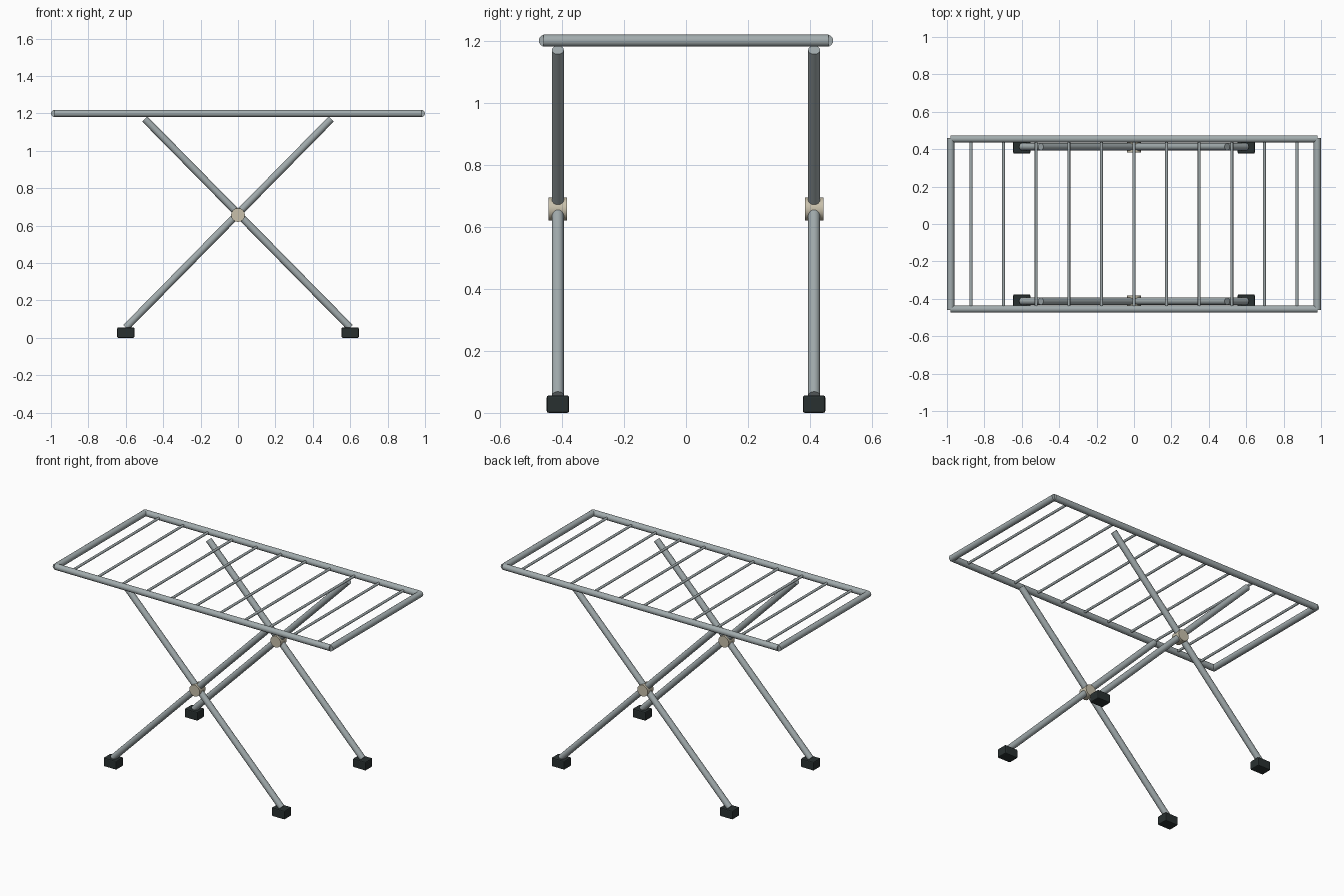
import bpy, math
from mathutils import Vector

if "Cube" in bpy.data.objects:
    bpy.data.objects.remove(bpy.data.objects["Cube"])


def material(name, rgb):
    m = bpy.data.materials.new(name)
    m.diffuse_color = (*rgb, 1)
    m.use_nodes = True
    m.node_tree.nodes["Principled BSDF"].inputs["Base Color"].default_value = m.diffuse_color
    return m


STEEL = material("grey steel", (0.36, 0.41, 0.42))
RUBBER = material("dark rubber", (0.022, 0.030, 0.030))
CREAM = material("cream plastic", (0.58, 0.53, 0.41))


def tube(name, a, b, radius, mat, sides=16):
    """Capped round bar between two points."""
    a, b = Vector(a), Vector(b)
    d = b - a
    bpy.ops.mesh.primitive_cylinder_add(
        vertices=sides, radius=radius, depth=d.length, location=(a + b) / 2,
        rotation=d.to_track_quat('Z', 'Y').to_euler())
    ob = bpy.context.object
    ob.name = name
    ob.data.materials.append(mat)
    bpy.ops.object.shade_smooth_by_angle(angle=math.radians(35))
    return ob


def foot(name, x, y):
    """Small block with softened edges."""
    bpy.ops.mesh.primitive_cube_add(size=1, location=(x, y, 0.028))
    ob = bpy.context.object
    ob.name = name
    ob.scale = (0.092, 0.072, 0.056)
    bpy.ops.object.transform_apply(location=False, rotation=False, scale=True)
    ob.data.materials.append(RUBBER)
    bev = ob.modifiers.new("soft edges", 'BEVEL')
    bev.width = 0.006
    bev.segments = 2


TOP = 1.2
R = 0.0195

# Rectangular top frame
for s, side in ((-1, "front"), (1, "back")):
    tube(f"{side}_rail", (-0.98, s * 0.455, TOP), (0.98, s * 0.455, TOP), R, STEEL)
for s, side in ((-1, "left"), (1, "right")):
    tube(f"{side}_end_rail", (s * 0.98, -0.46, TOP), (s * 0.98, 0.46, TOP), R, STEEL)

# Thin hanging bars
for i in range(-5, 6):
    tube(f"hanging_bar_{i + 6}", (i * 0.1743, -0.455, TOP), (i * 0.1743, 0.455, TOP),
         0.008, STEEL, 12)

# Crossed legs, pivots and feet on both sides
for sy, side in ((-1, "front"), (1, "back")):
    y = sy * 0.413
    for sx, end in ((-1, "left"), (1, "right")):
        tube(f"{side}_{end}_leg", (sx * 0.6, y, 0.055), (-sx * 0.498, y, 1.17), R, STEEL)
        foot(f"{side}_{end}_foot", sx * 0.6, y)
    tube(f"{side}_pivot", (0, y - 0.03, 0.657), (0, y + 0.03, 0.657), 0.037, CREAM)
